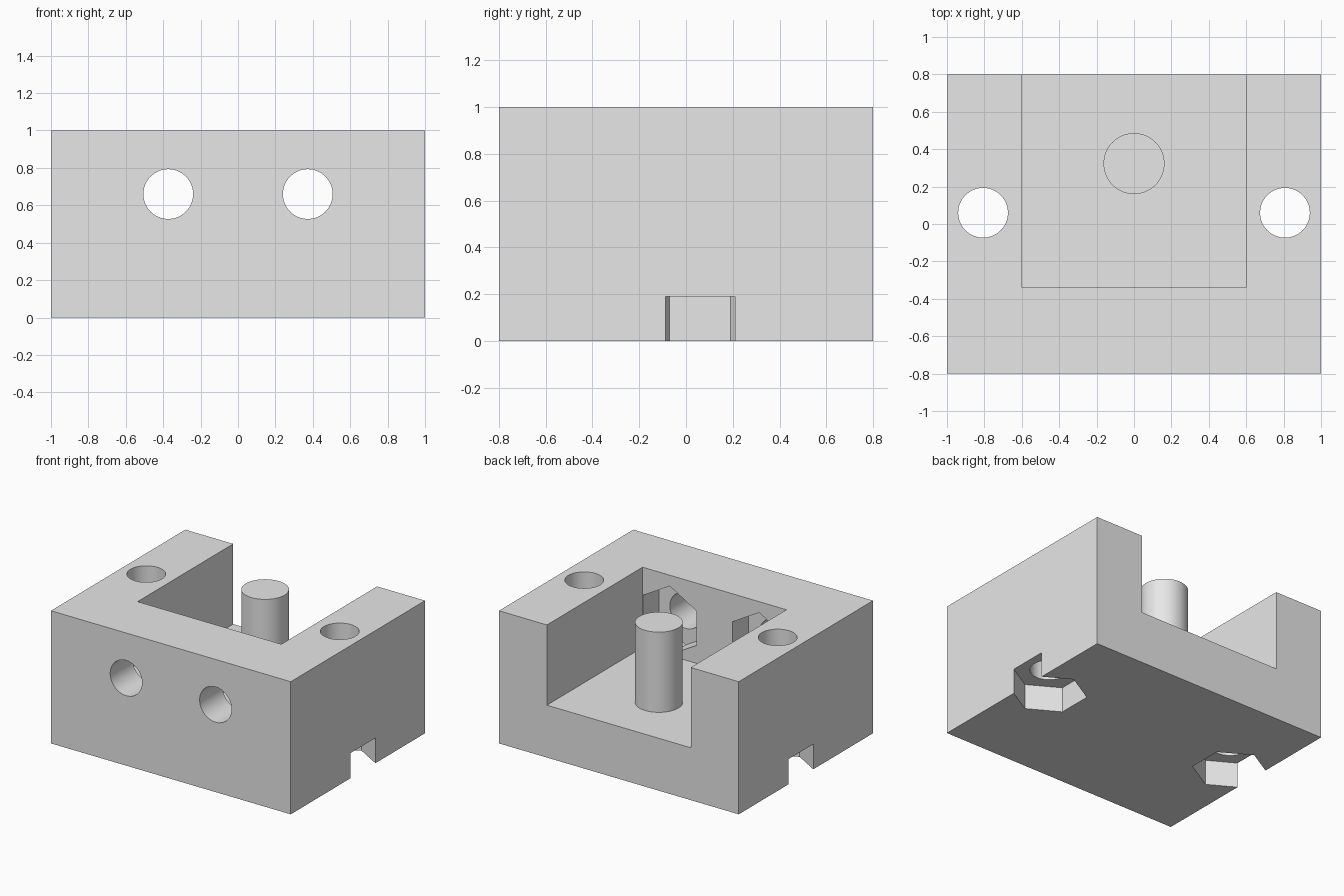
import bpy, bmesh, math

if "Cube" in bpy.data.objects:
    bpy.data.objects.remove(bpy.data.objects["Cube"], do_unlink=True)

grey = bpy.data.materials.new("light_grey")
grey.use_nodes = True
grey.diffuse_color = (0.8, 0.8, 0.8, 1)
for node in grey.node_tree.nodes:
    if node.type == 'BSDF_PRINCIPLED':
        node.inputs["Base Color"].default_value = (0.8, 0.8, 0.8, 1)


def make(name, bm):
    bmesh.ops.recalc_face_normals(bm, faces=bm.faces[:])
    mesh = bpy.data.meshes.new(name)
    bm.to_mesh(mesh)
    bm.free()
    mesh.materials.append(grey)
    ob = bpy.data.objects.new(name, mesh)
    bpy.context.collection.objects.link(ob)
    return ob


def box(name, lo, hi):
    bm = bmesh.new()
    bmesh.ops.create_cube(bm, size=1)
    for v in bm.verts:
        v.co = [(a + b) / 2 + c * (b - a) for a, b, c in zip(lo, hi, v.co)]
    return make(name, bm)


def prism(name, sides, r, centre, start, end, axis):
    """Regular prism along 'z' or 'y', with one corner pointing to +y or +z."""
    bm = bmesh.new()
    rings = []
    for level in (start, end):
        ring = []
        for i in range(sides):
            a = math.pi / 2 + math.tau * i / sides
            u, w = centre[0] + r * math.cos(a), centre[1] + r * math.sin(a)
            ring.append(bm.verts.new((u, w, level) if axis == 'z' else (u, level, w)))
        bm.faces.new(ring)
        rings.append(ring)
    for i in range(sides):
        j = (i + 1) % sides
        bm.faces.new((rings[0][i], rings[0][j], rings[1][j], rings[1][i]))
    return make(name, bm)


def select_only(ob):
    bpy.ops.object.select_all(action='DESELECT')
    ob.select_set(True)
    bpy.context.view_layer.objects.active = ob


FLOOR = 0.395
WALL = -0.34

# Solid block and the tray opening at the back
block = box("block", (-1, -0.8, 0), (1, 0.8, 1))
cutters = [box("tray_cutter", (-0.6, WALL, FLOOR), (0.6, 1, 1.2))]

# Bolt holes with hexagonal nut recesses, on both sides
for s in (-1, 1):
    top, front = (s * 0.807, 0.06), (s * 0.373, 0.66)
    cutters += [
        prism("upright_hole_cutter", 64, 0.133, top, -0.1, 1.1, 'z'),
        prism("lower_nut_cutter", 6, 0.26, top, -0.1, 0.19, 'z'),
        prism("front_hole_cutter", 64, 0.133, front, -0.9, WALL + 0.1, 'y'),
        prism("inner_nut_cutter", 6, 0.258, front, WALL - 0.19, WALL + 0.1, 'y'),
    ]

select_only(block)
for cutter in cutters:
    cutter.hide_render = True
    mod = block.modifiers.new("cut", 'BOOLEAN')
    mod.operation = 'DIFFERENCE'
    mod.solver = 'EXACT'
    mod.object = cutter
    bpy.ops.object.modifier_apply(modifier=mod.name)
for cutter in cutters:
    bpy.data.objects.remove(cutter, do_unlink=True)

# Round post standing on the tray floor
post = prism("post", 64, 0.163, (0, 0.323), FLOOR, 1, 'z')

for ob in (block, post):
    select_only(ob)
    bpy.ops.object.shade_smooth_by_angle(angle=math.radians(30))
